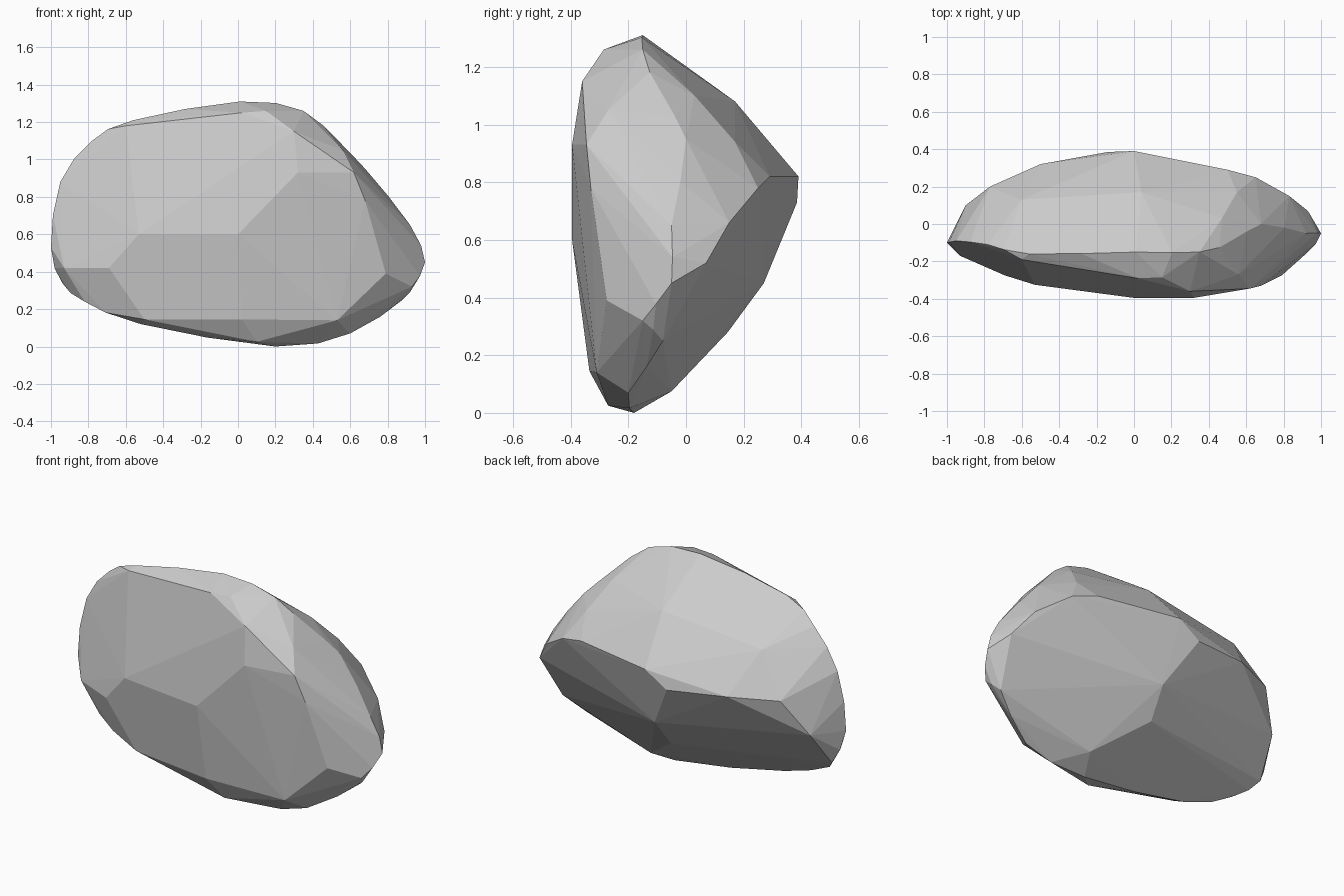
import bpy, bmesh
from mathutils import Vector

# Corner points of the faceted stone, grouped by side
front = [(-.53, -.325, .6), (0, -.395, .6), (.32, -.395, .93), (.62, -.345, .93),
         (.68, -.33, .78), (.79, -.275, .39), (.53, -.31, .14), (.02, -.335, .145),
         (-.69, -.275, .42), (-.93, -.17, .42), (-.6, -.19, 1.18), (.02, -.29, 1.25),
         (.3, -.36, 1.15), (.15, -.285, 1.26), (.56, -.27, 1.05), (.1, -.27, .025),
         (-.5, -.26, .145)]
rim = [(-.56, -.16, 1.21), (.01, -.15, 1.31), (.35, -.15, 1.26), (.54, -.09, 1.09),
       (.68, .0, .95), (.92, -.05, .65), (1, -.05, .45), (.93, -.15, .32),
       (.88, -.08, .25), (.6, -.2, .07), (.2, -.18, 0), (-.52, -.2, .12),
       (-.82, -.15, .24), (-.94, -.05, .34), (-1, -.1, .53), (-.95, -.09, .88),
       (-.78, -.11, 1.1)]
back = [(-.14, .385, .73), (0, .39, .82), (.02, .27, .45), (0, .145, .28),
        (.27, -.05, .075), (.5, .29, .82), (.65, .25, .78), (.83, .15, .66),
        (.93, .07, .52), (.47, .03, 1.1), (.55, .17, .94), (.04, .17, 1.08),
        (-.5, .32, .76), (-.77, .2, .76), (-.9, .1, .55), (-.6, .13, 1.0)]

# Round the rim: add a smoothly curved midpoint between each pair of corners
loop = [Vector(p) for p in rim]
n = len(loop)
mids = [(9 * (loop[i] + loop[(i + 1) % n]) - loop[i - 1] - loop[(i + 2) % n]) / 16
        for i in range(n)]
for m in mids:
    m.x = max(-1, min(1, m.x))
    m.z = max(0, m.z)

# Wrap the points in a convex shell
bm = bmesh.new()
for p in front + loop + mids + back:
    bm.verts.new(p)
bmesh.ops.convex_hull(bm, input=bm.verts[:])
loose = [v for v in bm.verts if not v.link_faces]
bmesh.ops.delete(bm, geom=loose, context='VERTS')

# Merge nearly coplanar triangles into broad flat facets
bmesh.ops.dissolve_limit(bm, angle_limit=0.025, verts=bm.verts[:], edges=bm.edges[:])
bmesh.ops.recalc_face_normals(bm, faces=bm.faces[:])

mesh = bpy.data.meshes.new("rock")
bm.to_mesh(mesh)
bm.free()
bpy.context.collection.objects.link(bpy.data.objects.new("rock", mesh))
